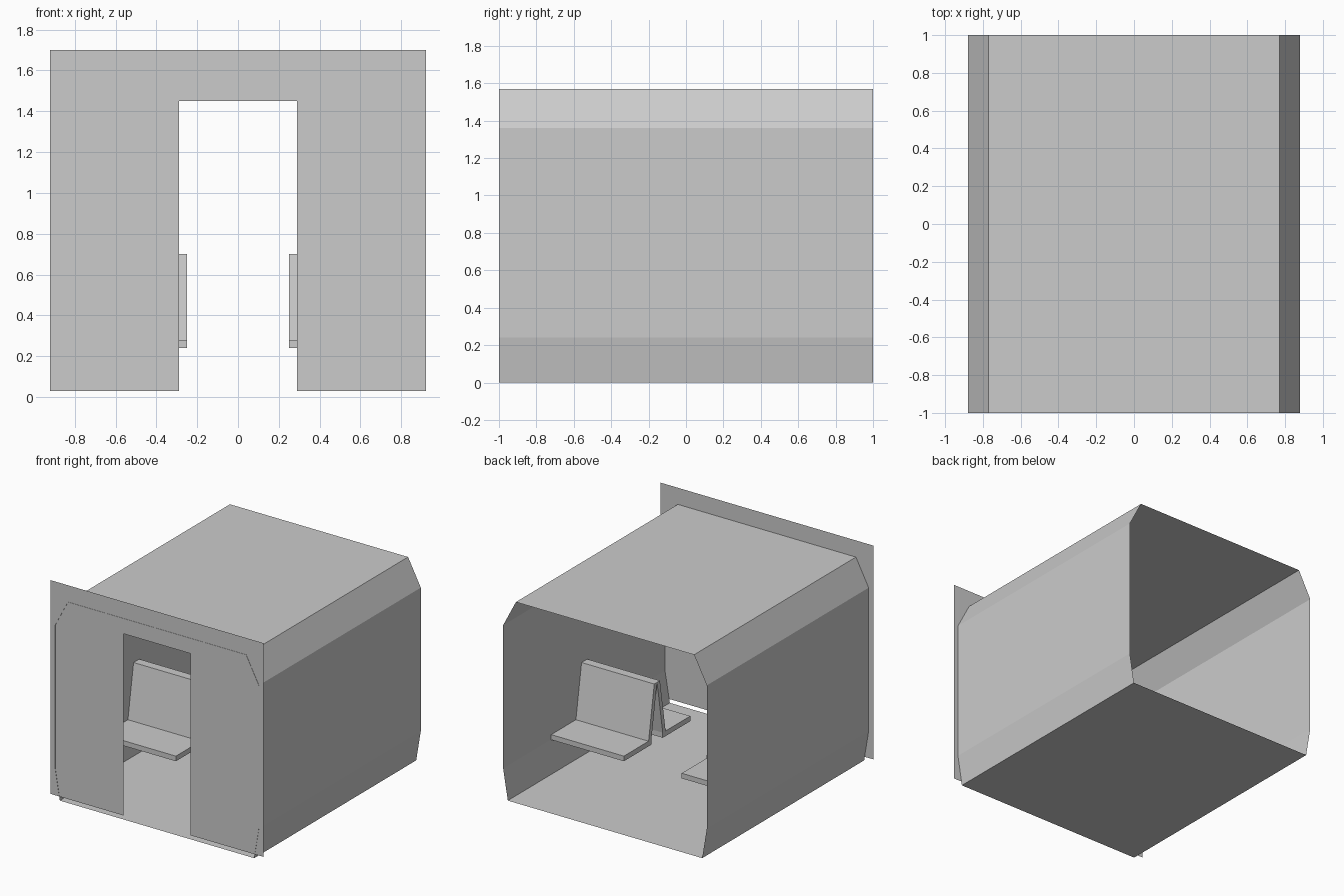
import bpy
import bmesh

if "Cube" in bpy.data.objects:
    bpy.data.objects.remove(bpy.data.objects["Cube"], do_unlink=True)

# One plain grey for everything
GREY = (0.6, 0.6, 0.6, 1.0)
mat = bpy.data.materials.new("plain_grey")
mat.use_nodes = True
mat.diffuse_color = GREY
mat.node_tree.nodes["Principled BSDF"].inputs["Base Color"].default_value = GREY


def finish(name, bm):
    mesh = bpy.data.meshes.new(name)
    bm.to_mesh(mesh)
    bm.free()
    mesh.materials.append(mat)
    obj = bpy.data.objects.new(name, mesh)
    bpy.context.collection.objects.link(obj)
    return obj


def sheet(name, points):
    """A single flat face."""
    bm = bmesh.new()
    bm.faces.new([bm.verts.new(p) for p in points])
    return finish(name, bm)


def prism(name, profile, x0, x1):
    """A closed (y, z) profile extruded along x."""
    bm = bmesh.new()
    face = bm.faces.new([bm.verts.new((x0, y, z)) for y, z in profile])
    ext = bmesh.ops.extrude_face_region(bm, geom=[face])
    verts = [v for v in ext["geom"] if isinstance(v, bmesh.types.BMVert)]
    bmesh.ops.translate(bm, verts=verts, vec=(x1 - x0, 0, 0))
    bmesh.ops.recalc_face_normals(bm, faces=bm.faces)
    return finish(name, bm)


# Carriage shell: thin octagonal tube, open at both ends
section = [(0.84, 0), (0.88, 0.24), (0.88, 1.36), (0.77, 1.57)]
section += [(-x, z) for x, z in reversed(section)]
bm = bmesh.new()
front = [bm.verts.new((x, -1, z)) for x, z in section]
back = [bm.verts.new((x, 1, z)) for x, z in section]
for i in range(len(section)):
    j = (i + 1) % len(section)
    bm.faces.new((front[i], back[i], back[j], front[j]))
bmesh.ops.recalc_face_normals(bm, faces=bm.faces)
finish("carriage_shell", bm)

# End wall with a doorway cut into its lower edge
half = [(0.29, 1.45), (0.29, 0.03), (0.92, 0.03), (0.92, 1.70)]
outline = half + [(-x, z) for x, z in reversed(half)]
sheet("end_wall", [(x, -0.998, z) for x, z in outline])

# Four benches: back to back on each side of the aisle
bench = [(0.07, 0.24), (0.41, 0.24), (0.41, 0.28), (0.07, 0.28)]
backrest = [(0.07, 0.28), (0.105, 0.28), (0.035, 0.70), (0.0, 0.70)]
for side, sx in (("left", 1), ("right", -1)):
    for end, sy in (("rear", 1), ("front", -1)):
        for part, profile in (("seat", bench), ("backrest", backrest)):
            prism(f"{side}_{end}_{part}", [(sy * y, z) for y, z in profile],
                  sx * 0.25, sx * 0.878)
